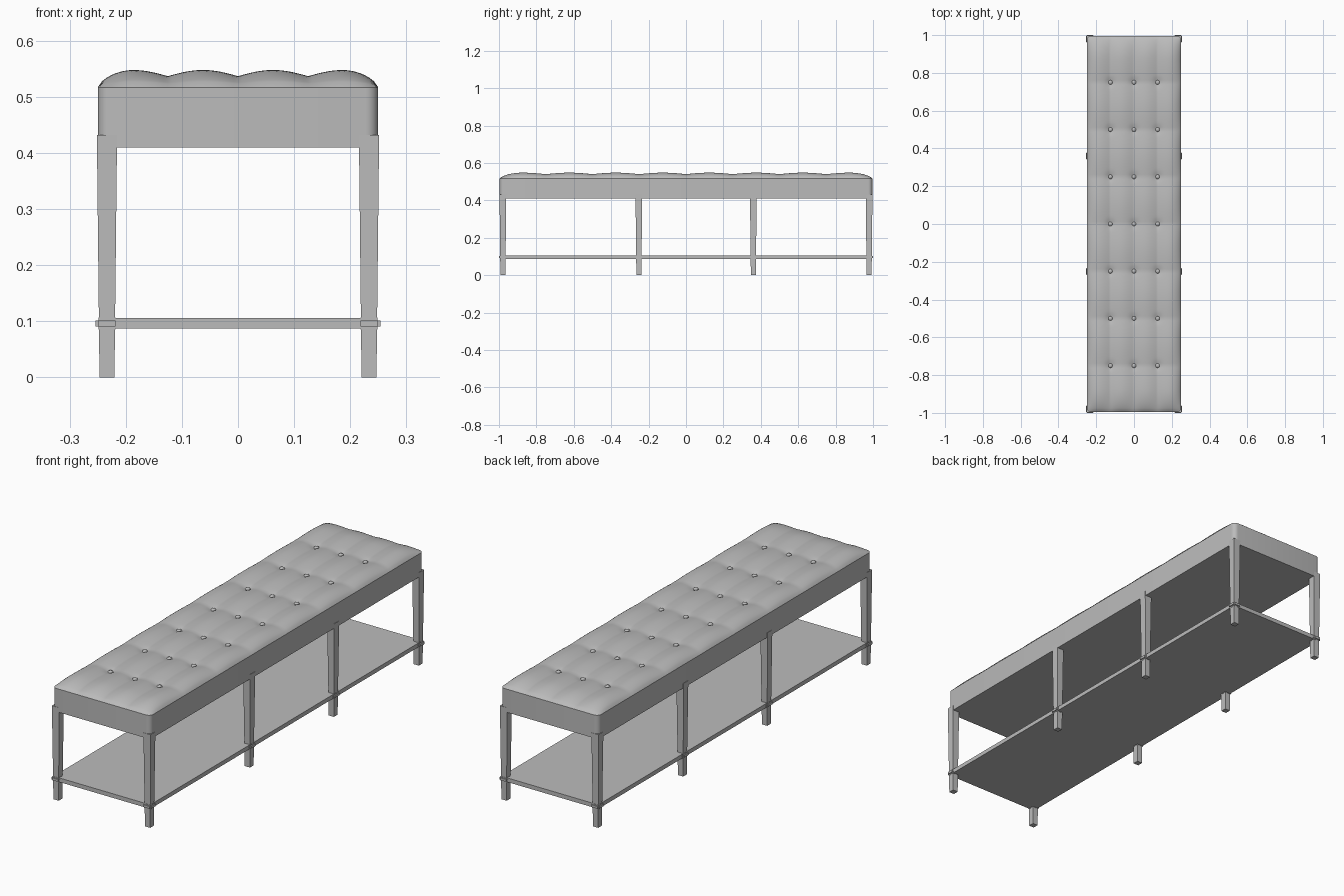
import bpy, bmesh
from math import sin, pi, exp, hypot

if "Cube" in bpy.data.objects:
    bpy.data.objects.remove(bpy.data.objects["Cube"])

HX, HY = 0.25, 0.996        # half width and half length of the seat
SEAM, RADIUS = 0.517, 0.022  # height of the cushion seam, corner radius

grey = bpy.data.materials.new("plain grey")
grey.use_nodes = True
grey.diffuse_color = (0.5, 0.5, 0.5, 1)
grey.node_tree.nodes["Principled BSDF"].inputs["Base Color"].default_value = (0.5, 0.5, 0.5, 1)


def finish(bm, name, angle=None):
    bmesh.ops.recalc_face_normals(bm, faces=bm.faces)
    mesh = bpy.data.meshes.new(name)
    bm.to_mesh(mesh)
    bm.free()
    mesh.materials.append(grey)
    obj = bpy.data.objects.new(name, mesh)
    bpy.context.collection.objects.link(obj)
    if angle:
        bpy.ops.object.select_all(action="DESELECT")
        obj.select_set(True)
        bpy.context.view_layer.objects.active = obj
        bpy.ops.object.shade_smooth_by_angle(angle=angle)
    return obj


def box(center, size):
    bm = bmesh.new()
    bmesh.ops.create_cube(bm, size=1)
    for v in bm.verts:
        v.co = [c + s * k for c, s, k in zip(center, size, v.co)]
    return bm


def upright(edge):
    a, b = edge.verts
    return abs(a.co.z - b.co.z) > 0.01


# Upholstered apron with rounded upright corners
bm = box((0, 0, (0.41 + SEAM) / 2), (2 * HX - 0.001, 2 * HY, SEAM - 0.41))
bmesh.ops.bevel(bm, geom=[e for e in bm.edges if upright(e)], offset=RADIUS,
                segments=6, profile=0.5, affect="EDGES")
finish(bm, "apron", 0.6)


# Tufted cushion: a height field of pillows pulled down along the creases
def rise(distance, reach):
    t = max(0, 1 - distance / reach)
    return max(0, 1 - t ** 2) ** 0.7


def pillow(t, step, last):
    return 1 if abs(t) > last + step / 2 else abs(sin(pi * t / step))


def cushion_height(x, y):
    h = 0.031 - 0.011 * (1 - pillow(x, 0.125, 0.125)) - 0.008 * (1 - pillow(y, 0.25, 0.75))
    bx = 0.125 * max(-1, min(1, round(x / 0.125)))
    by = 0.25 * max(-3, min(3, round(y / 0.25)))
    h -= 0.006 * exp(-(hypot(x - bx, y - by) / 0.02) ** 2)
    return SEAM + h * rise(HX - abs(x), 0.065) * rise(HY - abs(y), 0.12)


def round_corner(x, y):
    a = (abs(x) - HX + RADIUS) / RADIUS
    b = (abs(y) - HY + RADIUS) / RADIUS
    if a <= 0 or b <= 0:
        return x, y
    k = max(a, b) / hypot(a, b)
    sx, sy = (1 if x > 0 else -1), (1 if y > 0 else -1)
    return sx * (HX - RADIUS + RADIUS * a * k), sy * (HY - RADIUS + RADIUS * b * k)


bm = bmesh.new()
bmesh.ops.create_grid(bm, x_segments=64, y_segments=160, size=1)
for v in bm.verts:
    x, y = v.co.x * HX, v.co.y
    y = y if abs(y) < 0.98 else y * HY
    z = cushion_height(x, y)
    v.co = (*round_corner(x, y), z)
finish(bm, "cushion", 0.6)

# Buttons sunk where the creases cross
bm = bmesh.new()
for i in range(-1, 2):
    for j in range(-3, 4):
        x, y = i * 0.125, j * 0.25
        new = bmesh.ops.create_uvsphere(bm, u_segments=14, v_segments=8, radius=0.012)["verts"]
        for v in new:
            v.co = (v.co.x + x, v.co.y + y, v.co.z * 0.6 + cushion_height(x, y) + 0.003)
finish(bm, "buttons", 0.8)

# Shelf
finish(box((0, 0, 0.0965), (0.494, 1.984, 0.019)), "shelf")

# Tapered legs, each with a small rounded collar at the shelf
rows = {"front": -0.979, "front_middle": -0.252, "back_middle": 0.36, "back": 0.979}
for side, sign in (("left", 1), ("right", -1)):
    for row, y in rows.items():
        x = sign * 0.2335
        bm = box((x, y, 0.216), (0.036, 0.036, 0.432))
        for v in bm.verts:
            if v.co.z < 0.1:
                v.co.x = x + (v.co.x - x) * 0.74
                v.co.y = y + (v.co.y - y) * 0.74
        finish(bm, f"{side}_{row}_leg")
        bm = box((x, y, 0.096), (0.041, 0.041, 0.021))
        bmesh.ops.bevel(bm, geom=bm.edges[:], offset=0.005, segments=2, affect="EDGES")
        finish(bm, f"{side}_{row}_collar", 0.6)
